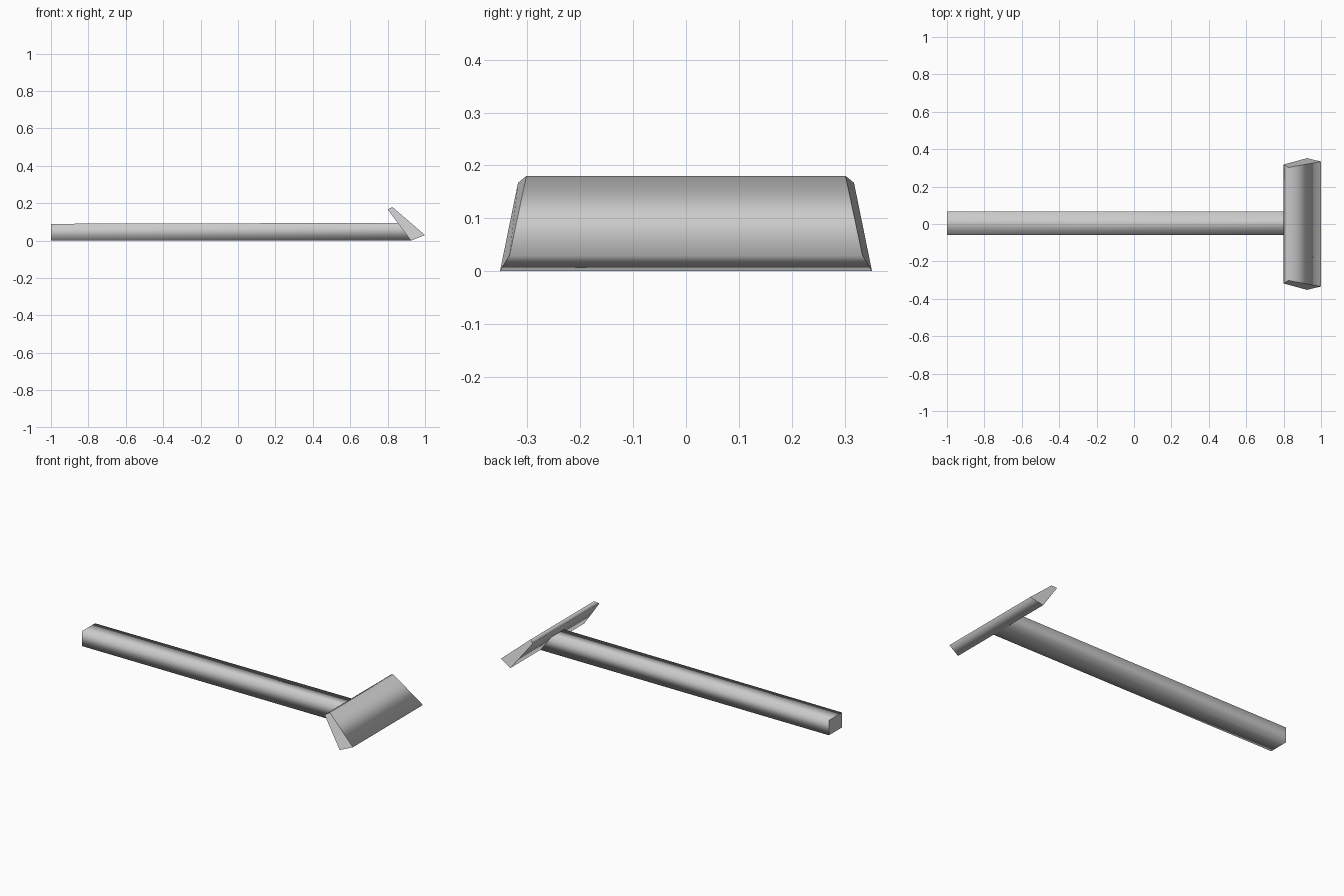
import bpy
import bmesh

cube = bpy.data.objects.get("Cube")
if cube:
    bpy.data.objects.remove(cube, do_unlink=True)

# Single plain grey
grey = bpy.data.materials.new("plain grey")
grey.use_nodes = True
grey.diffuse_color = (0.6, 0.6, 0.6, 1)
grey.node_tree.nodes["Principled BSDF"].inputs["Base Color"].default_value = (0.6, 0.6, 0.6, 1)


def loft(name, loop_a, loop_b):
    """Solid between two matching four-point end loops, with crisp end caps."""
    bm = bmesh.new()
    a = [bm.verts.new(p) for p in loop_a]
    b = [bm.verts.new(p) for p in loop_b]
    caps = [bm.faces.new(a), bm.faces.new(b[::-1])]
    for i in range(4):
        j = (i + 1) % 4
        bm.faces.new((a[j], a[i], b[i], b[j]))
    bmesh.ops.recalc_face_normals(bm, faces=bm.faces)
    for face in bm.faces:
        face.smooth = face not in caps
    for cap in caps:
        for edge in cap.edges:
            edge.smooth = False
    mesh = bpy.data.meshes.new(name)
    bm.to_mesh(mesh)
    bm.free()
    mesh.materials.append(grey)
    obj = bpy.data.objects.new(name, mesh)
    bpy.context.collection.objects.link(obj)
    return obj


# Handle: square bar whose inner end is cut to the slope of the blade
section = [(-0.058, 0), (0.066, 0), (0.066, 1), (-0.058, 1)]
loft("handle",
     [(-1, y, 0.09 * t) for y, t in section],
     [(0.925 - 0.07 * t, y, 0.095 * t) for y, t in section])

# Blade: tilted slab with tapered ends, given as x, z and half width
profile = [(0.8, 0.167, 0.318), (0.825, 0.18, 0.302),
           (1.0, 0.03, 0.334), (0.925, 0, 0.352)]
loft("blade",
     [(x, -w, z) for x, z, w in profile],
     [(x, w, z) for x, z, w in profile])
